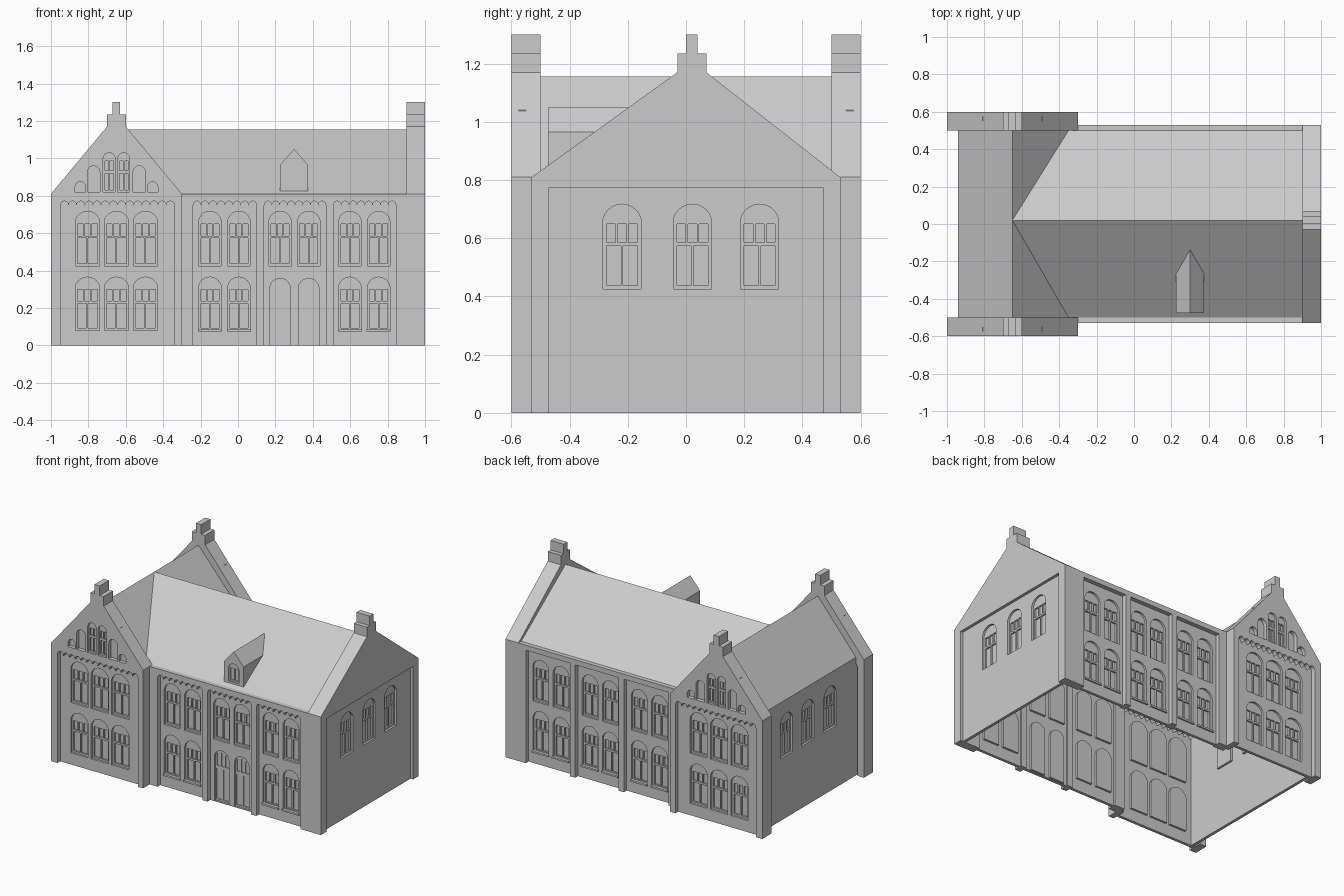
import bpy, bmesh, math
from mathutils import Vector

cube = bpy.data.objects.get("Cube")
if cube:
    bpy.data.objects.remove(cube, do_unlink=True)

stone = bpy.data.materials.new("pale_grey")
stone.use_nodes = True
GREY = (0.6, 0.6, 0.6, 1)
stone.diffuse_color = GREY
stone.node_tree.nodes["Principled BSDF"].inputs["Base Color"].default_value = GREY

# Wall planes: u runs along the wall, v is height, w is distance outward
SIDES = {
    "front": lambda u, v, w: (u, -w, v),
    "back": lambda u, v, w: (u, w, v),
    "right": lambda u, v, w: (w, u, v),
    "left": lambda u, v, w: (-w, u, v),
}


def finish(name, bm):
    mesh = bpy.data.meshes.new(name)
    bm.to_mesh(mesh)
    bm.free()
    mesh.materials.append(stone)
    obj = bpy.data.objects.new(name, mesh)
    bpy.context.scene.collection.objects.link(obj)
    return obj


def plate(name, side, outline, inner, outer, holes=()):
    """Flat outline with holes, given thickness from inner to outer."""
    bm = bmesh.new()
    for loop in [outline, *holes]:
        verts = [bm.verts.new((u, v, inner)) for u, v in loop]
        for a, b in zip(verts, verts[1:] + verts[:1]):
            bm.edges.new((a, b))
    bmesh.ops.triangle_fill(bm, edges=bm.edges[:], use_beauty=True,
                            use_dissolve=False, normal=(0, 0, 1))
    new = bmesh.ops.extrude_face_region(bm, geom=bm.faces[:], use_keep_orig=True)["geom"]
    for item in new:
        if isinstance(item, bmesh.types.BMVert):
            item.co.z = outer
    for v in bm.verts:
        v.co = Vector(SIDES[side](*v.co))
    bmesh.ops.recalc_face_normals(bm, faces=bm.faces[:])
    return finish(name, bm)


def rect(u0, u1, v0, v1):
    return [(u0, v0), (u1, v0), (u1, v1), (u0, v1)]


def arch(u, v, width, height, rise, steps=10):
    """Opening with a flat foot and a circular arc head."""
    half = width / 2
    r = (half * half + rise * rise) / (2 * rise)
    spread = math.asin(min(1, half / r))
    top = v + height
    pts = [(u - half, v), (u + half, v)]
    for i in range(steps + 1):
        a = spread * (1 - 2 * i / steps)
        pts.append((u + r * math.sin(a), top - r + r * math.cos(a)))
    return pts


def gable_top(u0, u1, c):
    """Stepped gable from the right eave to the left eave."""
    right = [(0.05, 1.17), (0.05, 1.235), (0.02, 1.235), (0.02, 1.3)]
    return ([(u1, 0.81)] + [(c + d, z) for d, z in right]
            + [(c - d, z) for d, z in reversed(right)] + [(u0, 0.81)])


def frame_outline(u0, u1, bays, top, scalloped):
    """Piers and a cornice around recessed bays that reach the ground."""
    pts = [(u0, 0)]
    for a, b in bays:
        pts.append((a, 0))
        if scalloped:
            n = round((b - a) / 0.043)
            step = (b - a) / n
            pts.append((a, 0.747))
            for i in range(n):
                for k in range(1, 7):
                    t = math.pi * k / 6
                    pts.append((a + step * (i + 0.5 - 0.5 * math.cos(t)),
                                0.747 + 0.025 * math.sin(t)))
        else:
            pts += [(a, 0.775), (b, 0.775)]
        pts.append((b, 0))
    return pts + [(u1, 0)] + top


def window(name, side, u, v, width, height, face):
    """Arched casement: three small lights over two tall ones."""
    m, half = 0.012, width / 2
    mid, head = v + 0.53 * height, v + 0.77 * height
    panes = [rect(u - half + m, u - 0.004, v + m, mid - m / 2),
             rect(u + 0.004, u + half - m, v + m, mid - m / 2)]
    pitch = (width - 2 * m + 0.008) / 3
    for i in range(3):
        a = u - half + m + i * pitch
        panes.append(rect(a, a + pitch - 0.008, mid + m / 2, head))
    outline = arch(u, v, width, height, 0.05)
    plate(name + "_casement", side, outline, face - 0.026, face - 0.014, panes)
    plate(name + "_glass", side, outline, face - 0.034, face - 0.025)


def door(name, side, u, width, height, face):
    """Arched double door with arched lights above."""
    outline = arch(u, 0.003, width, height, 0.05)
    pitch = width / 3.4
    holes = [arch(u + i * pitch, 0.245, pitch * 0.72, 0.085 + (i == 0) * 0.012, 0.01, 6)
             for i in (-1, 0, 1)]
    holes += [rect(u + s * width / 4 - width * 0.2, u + s * width / 4 + width * 0.2,
                   0.015, 0.225) for s in (-1, 1)]
    plate(name + "_frame", side, outline, face - 0.026, face - 0.014, holes)
    plate(name + "_leaf", side, outline, face - 0.034, face - 0.02)


def panel(name, side, u0, u1, top, face, centres, rows, width, doors=False):
    """Recessed wall with its openings filled."""
    holes = []
    for i, u in enumerate(centres):
        for j, (v, h) in enumerate(rows):
            label = f"{name}_opening_{i + 1}_{j + 1}"
            if doors and j == 0:
                holes.append(arch(u, 0.003, 0.11, 0.355, 0.05))
                door(label, side, u, 0.11, 0.355, face)
            else:
                holes.append(arch(u, v, width, h, 0.05))
                window(label, side, u, v, width, h, face)
    plate(name, side, rect(u0, u1, 0, top), face - 0.02, face, holes)


ROWS = [(0.08, 0.285), (0.425, 0.292)]
BAYS = [(-0.24, 0.10), (0.14, 0.47), (0.51, 0.845)]
BAY_WINDOWS = [(-0.15, 0.005), (0.225, 0.378), (0.598, 0.752)]
WING = -0.65

for side in ("front", "back"):
    # Cross wing: stepped gable wall with niches
    niches = []
    for s in (-1, 1):
        niches += [arch(WING + s * 0.039, 0.82, 0.064, 0.21, 0.03),
                   arch(WING + s * 0.122, 0.82, 0.066, 0.14, 0.033),
                   arch(WING + s * 0.193, 0.82, 0.056, 0.055, 0.027)]
        u = WING + s * 0.039
        lights = [rect(u + a, u + a + 0.02, z, z + h) for a in (-0.023, 0.003)
                  for z, h in ((0.83, 0.09), (0.935, 0.05))]
        plate(f"{side}_gable_casement_{'left' if s > 0 else 'right'}", side,
              arch(u, 0.82, 0.064, 0.21, 0.03), 0.57, 0.585, lights)
    plate(f"{side}_gable_wall", side,
          frame_outline(-1, -0.3, [(-0.95, -0.34)], gable_top(-1, -0.3, WING), True),
          0.5, 0.6, niches)
    plate(f"{side}_niche_backing", side, rect(-0.89, -0.41, 0.815, 0.88), 0.55, 0.575)
    plate(f"{side}_niche_backing_upper", side, rect(-0.81, -0.49, 0.87, 1.04), 0.55, 0.575)
    panel(f"{side}_wing_panel", side, -0.95, -0.34, 0.78, 0.57,
          [WING - 0.155, WING, WING + 0.155], ROWS, 0.13)

    # Main range: piers, cornice and three bays
    plate(f"{side}_main_piers", side,
          frame_outline(-0.32, 1, BAYS, [(1, 0.81), (-0.32, 0.81)], side == "front"),
          0.47, 0.53)
    for i, ((a, b), centres) in enumerate(zip(BAYS, BAY_WINDOWS)):
        has_doors = side == "front" and i == 1
        panel(f"{side}_bay_{i + 1}", side, a, b, 0.78, 0.50, centres, ROWS, 0.12, has_doors)
        if not has_doors:
            for k, u in enumerate(centres):
                plate(f"{side}_sill_{i + 1}_{k + 1}", side,
                      rect(u - 0.064, u + 0.064, 0.075, 0.087), 0.49, 0.51)

# End walls
SIDE_WINDOWS = [-0.22, 0.022, 0.253]
plate("right_wall_frame", "right",
      frame_outline(-0.53, 0.53, [(-0.485, 0.495)], [(0.53, 0.81), (-0.53, 0.81)], False),
      0.94, 1)
plate("right_gable", "right", gable_top(-0.53, 0.53, 0.02), 0.9, 1)
panel("right_wall_panel", "right", -0.485, 0.495, 0.78, 0.98, SIDE_WINDOWS, ROWS[1:], 0.13)
panel("left_wall", "left", -0.56, 0.56, 0.81, 0.94, SIDE_WINDOWS, ROWS[1:], 0.13)

# Roof: main range meeting the cross wing in two valleys
bm = bmesh.new()
EAVE, RIDGE = 0.81, 1.155
meet = bm.verts.new((WING, 0.02, RIDGE))
ridge_end = bm.verts.new((0.9, 0.02, RIDGE))
wing_ridge, wing_eave = [], []
for s in (-1, 1):
    peak = bm.verts.new((WING, s * 0.5, RIDGE))
    valley = bm.verts.new((-0.35, s * 0.5, EAVE))
    corner = bm.verts.new((0.9, s * 0.5, EAVE))
    wing_ridge.append(peak)
    wing_eave.append(bm.verts.new((-0.94, s * 0.5, EAVE)))
    faces = [(valley, corner, ridge_end, meet), (peak, valley, meet)]
    for f in faces:
        bm.faces.new(f if s < 0 else f[::-1])
bm.faces.new((wing_eave[0], wing_ridge[0], meet, wing_ridge[1], wing_eave[1]))
finish("roof", bm)

# Dormer
shape = [(0.225, 0.815), (0.375, 0.815), (0.375, 0.965), (0.30, 1.05), (0.225, 0.965)]
plate("dormer_body", "front", shape, 0.14, 0.46)
plate("dormer_front", "front", shape, 0.46, 0.475, [arch(0.30, 0.84, 0.08, 0.125, 0.035)])
plate("dormer_casement", "front", arch(0.30, 0.84, 0.08, 0.125, 0.035), 0.46, 0.468,
      [rect(0.27, 0.296, 0.85, 0.93), rect(0.304, 0.33, 0.85, 0.93)])
